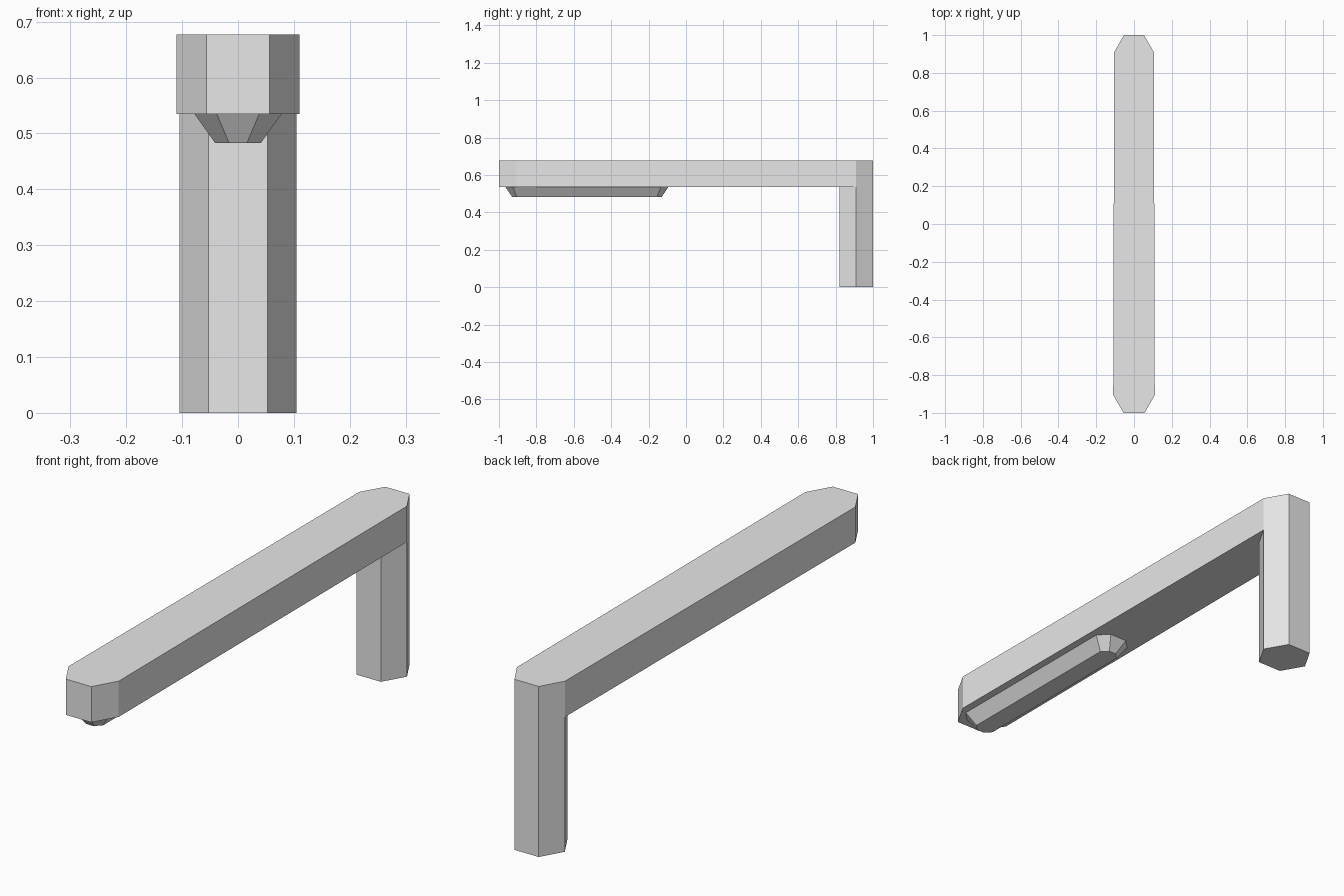
import bpy
import bmesh

cube = bpy.data.objects.get("Cube")
if cube:
    bpy.data.objects.remove(cube, do_unlink=True)

grey = bpy.data.materials.new("light_grey")
grey.use_nodes = True
colour = (0.8, 0.8, 0.8, 1)
grey.diffuse_color = colour
grey.node_tree.nodes["Principled BSDF"].inputs["Base Color"].default_value = colour


def outline(front, back):
    """Six-sided plan; each end is (tip y, corner y, tip half width, corner half width)."""
    right = [(front[2], front[0]), (front[3], front[1]),
             (back[3], back[1]), (back[2], back[0])]
    return right + [(-x, y) for x, y in reversed(right)]


def loft(name, low, z_low, high, z_high):
    """Solid between two matching outlines."""
    bm = bmesh.new()
    a = [bm.verts.new((x, y, z_low)) for x, y in low]
    b = [bm.verts.new((x, y, z_high)) for x, y in high]
    bm.faces.new(a[::-1])
    bm.faces.new(b)
    for i in range(len(a)):
        j = (i + 1) % len(a)
        bm.faces.new((a[i], a[j], b[j], b[i]))
    bmesh.ops.remove_doubles(bm, verts=bm.verts, dist=0.0001)
    bmesh.ops.recalc_face_normals(bm, faces=bm.faces)
    mesh = bpy.data.meshes.new(name)
    bm.to_mesh(mesh)
    bm.free()
    mesh.materials.append(grey)
    obj = bpy.data.objects.new(name, mesh)
    bpy.context.collection.objects.link(obj)
    return obj


ARM_BOTTOM, ARM_TOP, LAMP_BOTTOM = 0.535, 0.677, 0.483
back_end = (1.0, 0.91, 0.053, 0.105)

# Upright hexagonal post
post = outline((0.82, 0.91, 0.053, 0.105), back_end)
loft("post", post, 0, post, ARM_BOTTOM)

# Long arm, slightly wider at the front
arm = outline((-1.0, -0.905, 0.056, 0.11), back_end)
loft("arm", arm, ARM_BOTTOM, arm, ARM_TOP)

# Tapered lamp housing under the arm
lamp_low = outline((-0.93, -0.905, 0.016, 0.041), (-0.13, -0.155, 0.016, 0.041))
lamp_high = outline((-0.965, -0.925, 0.038, 0.078), (-0.095, -0.135, 0.038, 0.078))
loft("lamp_housing", lamp_low, LAMP_BOTTOM, lamp_high, ARM_BOTTOM)
